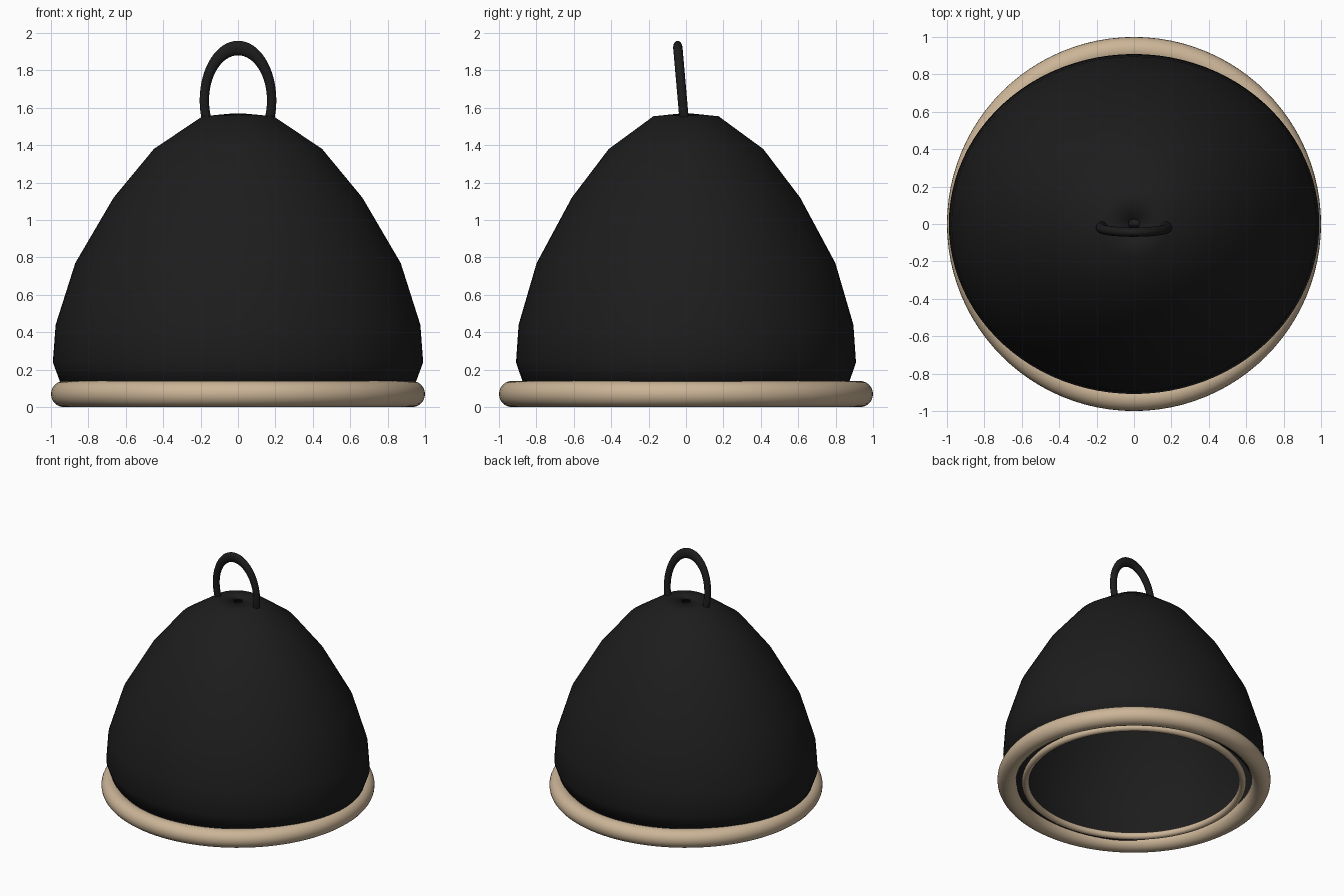
import bpy
import bmesh
from math import cos, sin, pi, radians

if "Cube" in bpy.data.objects:
    bpy.data.objects.remove(bpy.data.objects["Cube"])


def material(name, rgb):
    m = bpy.data.materials.new(name)
    m.diffuse_color = (*rgb, 1)
    m.use_nodes = True
    m.node_tree.nodes["Principled BSDF"].inputs["Base Color"].default_value = m.diffuse_color
    return m


black = material("black", (0.012, 0.012, 0.012))
tan = material("tan", (0.60, 0.46, 0.31))


def torus(name, major, minor, loc, mat, rot=(0, 0, 0), scale=(1, 1, 1), segs=96):
    bpy.ops.mesh.primitive_torus_add(major_radius=major, minor_radius=minor,
                                     major_segments=segs, minor_segments=24,
                                     location=loc, rotation=rot)
    ob = bpy.context.object
    ob.name = name
    ob.scale = scale
    ob.data.materials.append(mat)
    bpy.ops.object.shade_smooth()
    return ob


def lathe(name, profile, y_ratio, mat, segs=96):
    """Revolve (radius, z) points, listed bottom to top, into an oval shell."""
    bm = bmesh.new()
    rows = [[bm.verts.new((r * cos(2 * pi * j / segs),
                           r * y_ratio * sin(2 * pi * j / segs), z))
             for j in range(segs)] for r, z in profile]
    for lo, hi in zip(rows, rows[1:]):
        for j in range(segs):
            k = (j + 1) % segs
            bm.faces.new((lo[j], lo[k], hi[k], hi[j])).smooth = True
    me = bpy.data.meshes.new(name)
    bm.to_mesh(me)
    bm.free()
    ob = bpy.data.objects.new(name, me)
    bpy.context.collection.objects.link(ob)
    me.materials.append(mat)
    return ob


# Oval dome shell, open below, with a small hole at the crown
dome = lathe("dome", [(0.92, 0.05), (0.99, 0.24), (0.975, 0.44), (0.87, 0.77),
                      (0.665, 1.12), (0.45, 1.38), (0.19, 1.555), (0.03, 1.57)],
             0.918, black)
wall = dome.modifiers.new("wall", 'SOLIDIFY')
wall.thickness = 0.02
wall.offset = -1

# Round base rim and the thinner ring inside it
torus("base_rim", 0.93, 0.07, (0, 0, 0.07), tan)
torus("inner_ring", 0.795, 0.026, (0, 0, 0.05), tan)

# Tall hanging loop, leaning slightly to the front
torus("hanging_loop", 0.18, 0.025, (0, -0.019, 1.64), black,
      rot=(radians(95), 0, 0), scale=(1, 1.56, 1), segs=64)
